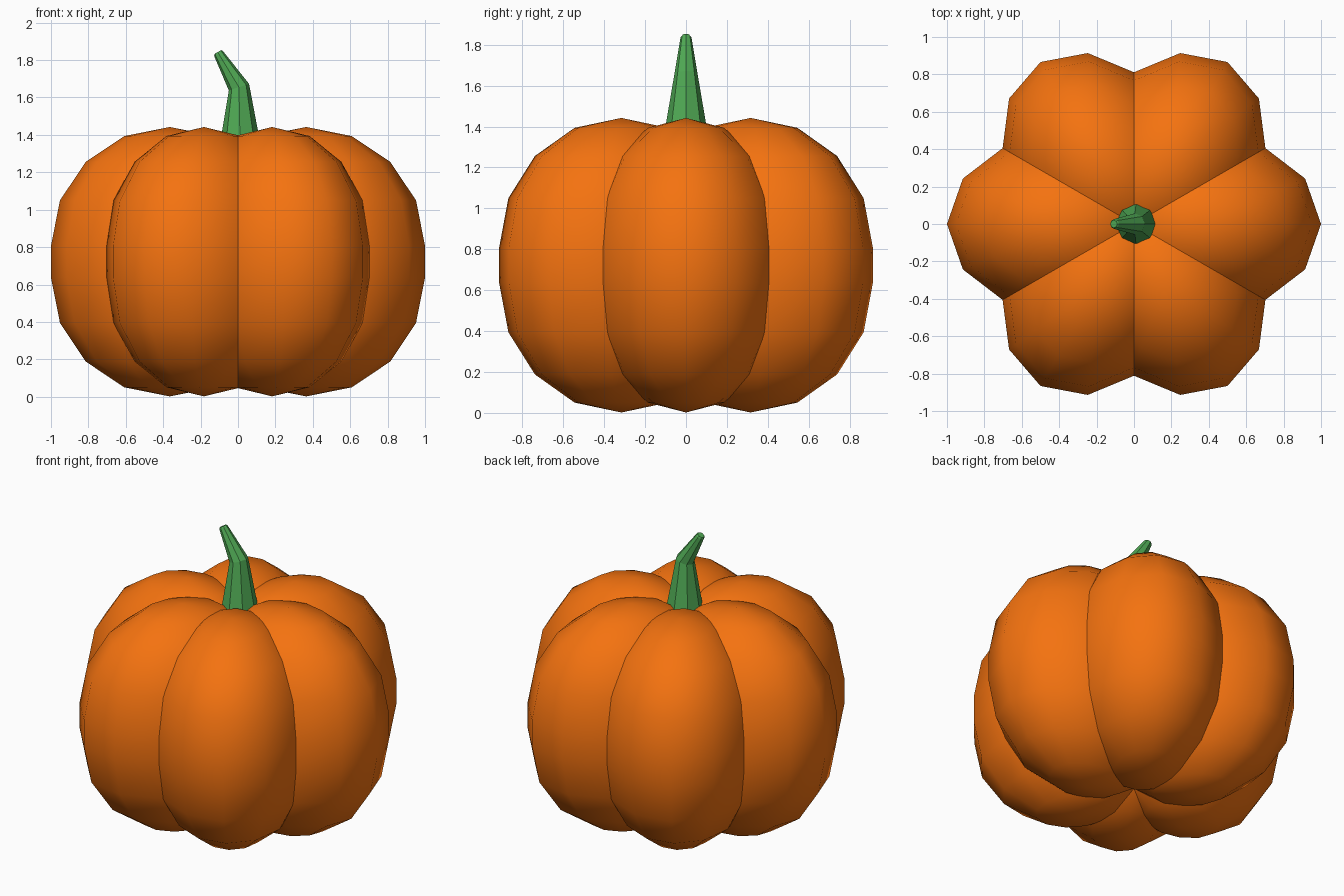
import bpy, bmesh
from math import sin, cos, pi, radians
from mathutils import Vector, Matrix

if "Cube" in bpy.data.objects:
    bpy.data.objects.remove(bpy.data.objects["Cube"])


def material(name, rgb):
    m = bpy.data.materials.new(name)
    m.diffuse_color = (*rgb, 1)
    m.use_nodes = True
    m.node_tree.nodes["Principled BSDF"].inputs["Base Color"].default_value = m.diffuse_color
    return m


def add_object(name, bm, mat, smooth):
    bmesh.ops.recalc_face_normals(bm, faces=bm.faces)
    for f in bm.faces:
        f.smooth = smooth
    me = bpy.data.meshes.new(name)
    bm.to_mesh(me)
    bm.free()
    me.materials.append(mat)
    ob = bpy.data.objects.new(name, me)
    bpy.context.collection.objects.link(ob)
    return ob


def bridge(bm, rings):
    for a, b in zip(rings, rings[1:]):
        n = len(a)
        for i in range(n):
            j = (i + 1) % n
            bm.faces.new((a[i], a[j], b[j], b[i]))


orange = material("orange_skin", (0.91, 0.17, 0.005))
green = material("green_stem", (0.08, 0.40, 0.09))

# Lobes: six flattened capsules, overlapping around the centre
R, HALF, DEPTH, OFFSET, MID = 0.635, 0.085, 0.486, 0.365, 0.722
for k in range(6):
    bm = bmesh.new()
    rings = []
    for side in (-1, 1):
        lats = [radians(22.5 * s) for s in range(4)]
        for lat in (reversed(lats) if side < 0 else lats):
            z = MID + side * (HALF + R * sin(lat))
            rings.append([bm.verts.new((OFFSET + R * cos(lat) * cos(i * pi / 6),
                                        DEPTH * cos(lat) * sin(i * pi / 6), z))
                          for i in range(12)])
    bridge(bm, rings)
    for ring, side in ((rings[0], -1), (rings[-1], 1)):
        pole = bm.verts.new((OFFSET, 0, MID + side * (HALF + R)))
        for i in range(12):
            bm.faces.new((ring[i], ring[(i + 1) % 12], pole))
    bm.transform(Matrix.Rotation(k * pi / 3, 4, 'Z'))
    add_object(f"lobe_{k + 1}", bm, orange, True)

# Stem: tapered eight-sided tube with one bend (centre x, z, radius, tilt)
bm = bmesh.new()
rings = []
for x, z, r, tilt in ((0.012, 1.32, 0.114, 0), (0.005, 1.655, 0.057, 18),
                      (-0.104, 1.835, 0.027, 30), (-0.108, 1.843, 0.021, 30)):
    rot = Matrix.Rotation(radians(-tilt), 3, 'Y')
    rings.append([bm.verts.new(Vector((x, 0, z)) + rot @ Vector(
        (r * cos(i * pi / 4), r * sin(i * pi / 4), 0))) for i in range(8)])
bridge(bm, rings)
bm.faces.new(rings[0])
bm.faces.new(rings[-1])
add_object("stem", bm, green, False)
